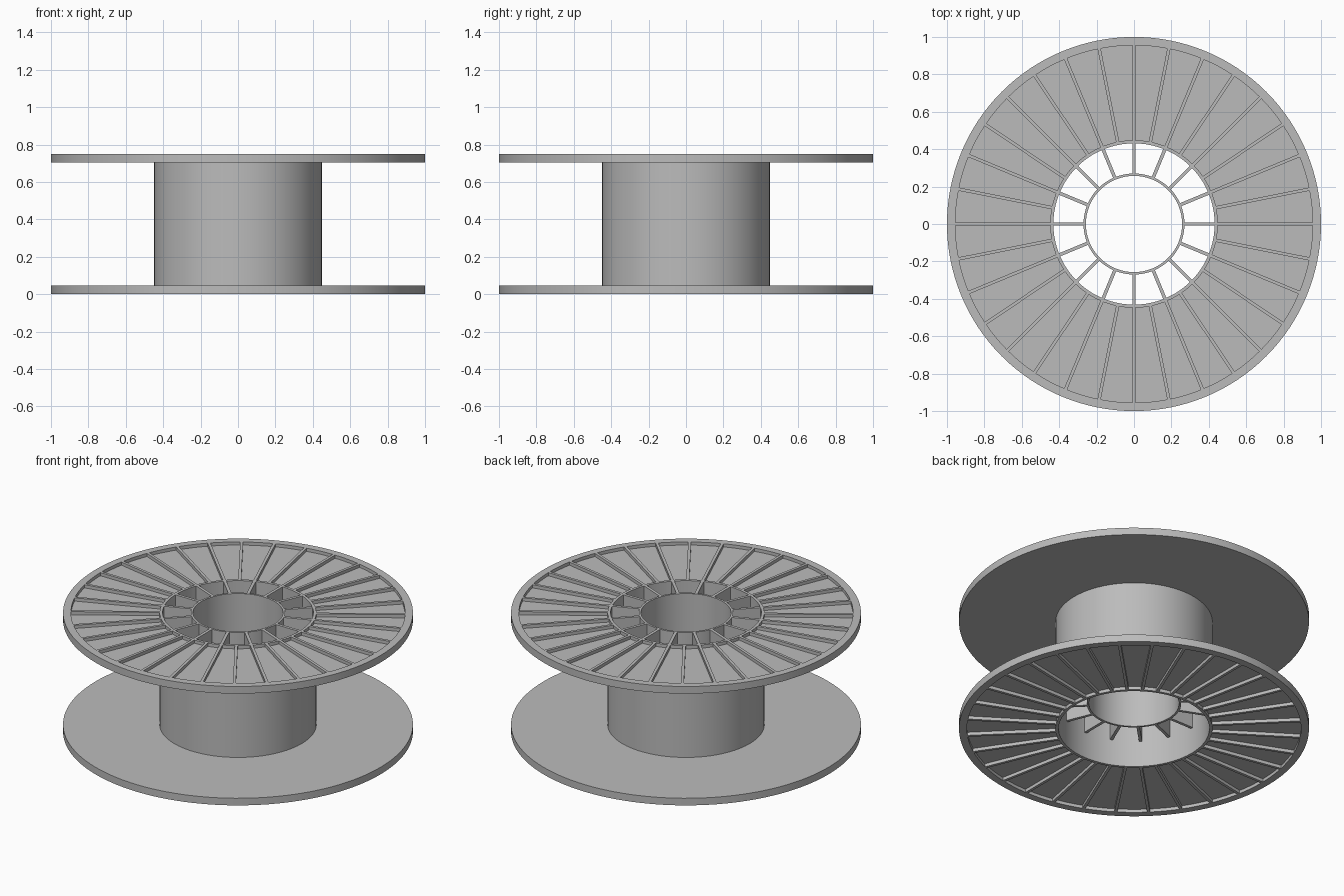
import bpy, bmesh, math
from mathutils import Matrix, Vector

SEG = 128
HEIGHT, FLANGE, RECESS = 0.75, 0.045, 0.02
R_RIM, R_PANEL = 1.0, 0.955
R_DRUM, R_BORE = 0.448, 0.431
R_HUB, R_HOLE = 0.27, 0.257
HUB_Z = 0.165

cube = bpy.data.objects.get("Cube")
if cube:
    bpy.data.objects.remove(cube)

grey = bpy.data.materials.new("grey plastic")
grey.use_nodes = True
grey.diffuse_color = (0.5, 0.5, 0.5, 1)
grey.node_tree.nodes["Principled BSDF"].inputs["Base Color"].default_value = grey.diffuse_color


def finish(bm, name, smooth=False):
    bmesh.ops.recalc_face_normals(bm, faces=bm.faces)
    mesh = bpy.data.meshes.new(name)
    bm.to_mesh(mesh)
    bm.free()
    mesh.materials.append(grey)
    obj = bpy.data.objects.new(name, mesh)
    bpy.context.collection.objects.link(obj)
    if smooth:
        bpy.ops.object.select_all(action="DESELECT")
        obj.select_set(True)
        bpy.context.view_layer.objects.active = obj
        bpy.ops.object.shade_smooth_by_angle(angle=math.radians(30))
    return obj


def lathe(name, profile):
    """Revolve a closed (radius, z) outline around the z axis."""
    bm = bmesh.new()
    rings = []
    for i in range(SEG):
        a = math.tau * i / SEG
        rings.append([bm.verts.new((r * math.cos(a), r * math.sin(a), z)) for r, z in profile])
    n = len(profile)
    for i in range(SEG):
        a, b = rings[i], rings[(i + 1) % SEG]
        for j in range(n):
            k = (j + 1) % n
            bm.faces.new((a[j], b[j], b[k], a[k]))
    return finish(bm, name, True)


def tube(name, r_in, r_out, z0, z1):
    return lathe(name, [(r_in, z0), (r_out, z0), (r_out, z1), (r_in, z1)])


def radial_bars(name, count, r0, r1, width, z0, z1):
    """Evenly spaced straight bars pointing outwards."""
    bm = bmesh.new()
    size = Matrix.Diagonal(Vector((r1 - r0, width, z1 - z0, 1)))
    place = Matrix.Translation(((r0 + r1) / 2, 0, (z0 + z1) / 2))
    for i in range(count):
        turn = Matrix.Rotation(math.tau * i / count, 4, "Z")
        bmesh.ops.create_cube(bm, size=1, matrix=turn @ place @ size)
    return finish(bm, name)


# Winding drum and the inner hub tube held by spokes
tube("drum", R_BORE, R_DRUM, 0, HEIGHT)
tube("hub_tube", R_HOLE, R_HUB, HUB_Z, HEIGHT)
radial_bars("hub_spokes", 16, R_HUB - 0.003, R_BORE + 0.003, 0.018, HUB_Z, HEIGHT)

# Flanges: plain inner face, raised rim and ribs on the outer face
outline = [(R_DRUM - 0.004, RECESS), (R_PANEL, RECESS), (R_PANEL, 0),
           (R_RIM, 0), (R_RIM, FLANGE), (R_DRUM - 0.004, FLANGE)]
lathe("bottom_flange", outline)
lathe("top_flange", [(r, HEIGHT - z) for r, z in outline])
rib_span = (R_DRUM - 0.002, R_PANEL + 0.002, 0.017)
radial_bars("bottom_ribs", 32, *rib_span, 0, RECESS + 0.005)
radial_bars("top_ribs", 32, *rib_span, HEIGHT - RECESS - 0.005, HEIGHT)
